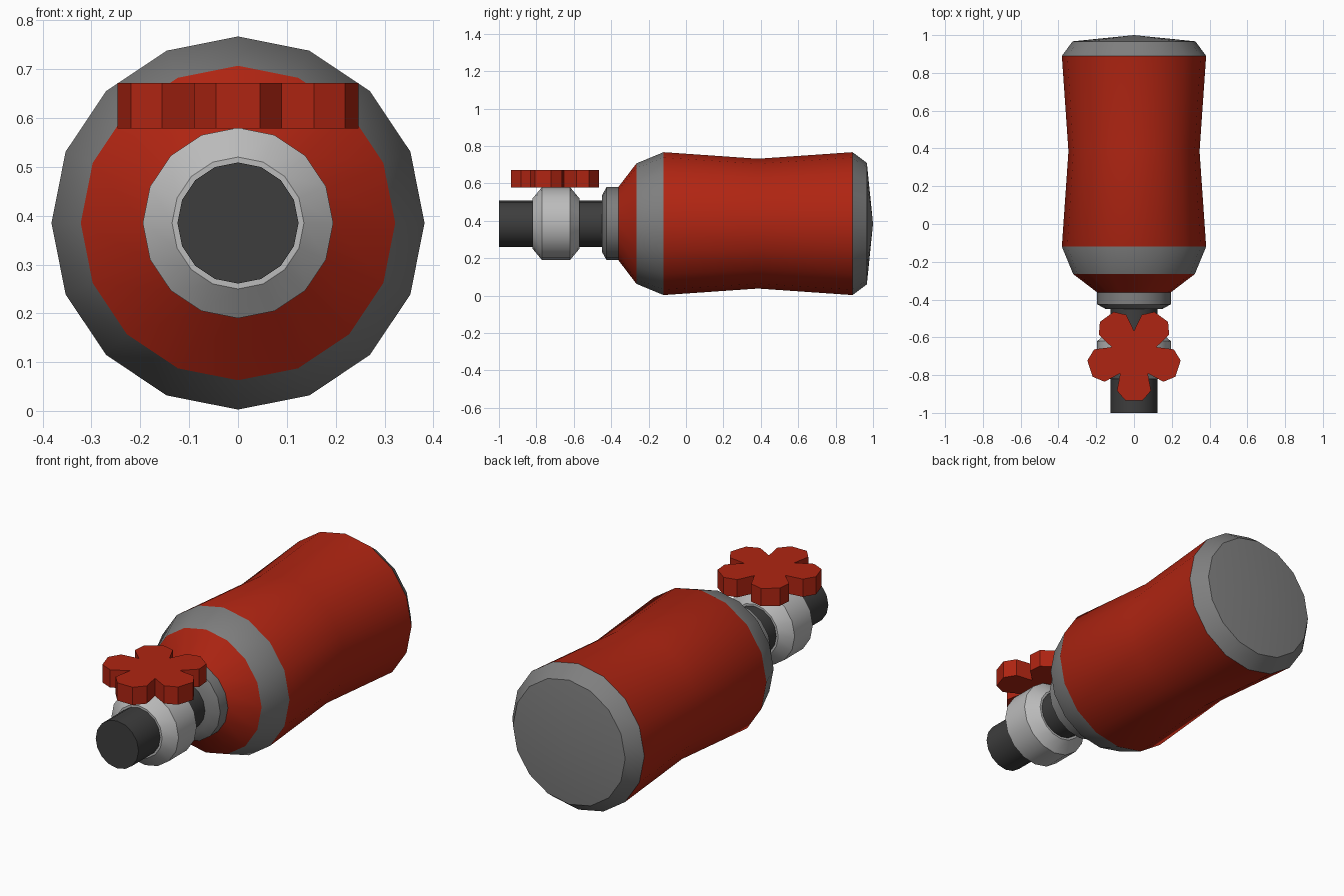
import bpy, bmesh, math

if "Cube" in bpy.data.objects:
    bpy.data.objects.remove(bpy.data.objects["Cube"])

def mat(name, c):
    m = bpy.data.materials.new(name)
    m.diffuse_color = (*c, 1)
    m.use_nodes = True
    m.node_tree.nodes["Principled BSDF"].inputs["Base Color"].default_value = m.diffuse_color
    return m

RED = mat("red", (0.43, 0.018, 0.006))
GREY = mat("mid grey", (0.21, 0.21, 0.21))
LIGHT = mat("light grey", (0.5, 0.5, 0.5))
DARK = mat("dark grey", (0.047, 0.047, 0.047))
CZ, SIDES = 0.385, 16

def finish(name, bm, mats, smooth):
    bmesh.ops.recalc_face_normals(bm, faces=bm.faces)
    me = bpy.data.meshes.new(name)
    bm.to_mesh(me)
    bm.free()
    for m in mats:
        me.materials.append(m)
    ob = bpy.data.objects.new(name, me)
    bpy.context.collection.objects.link(ob)
    if smooth:
        bpy.ops.object.select_all(action='DESELECT')
        ob.select_set(True)
        bpy.context.view_layer.objects.active = ob
        bpy.ops.object.shade_smooth_by_angle(angle=math.radians(30))
    return ob

def lathe(name, profile, mats, bands=None):
    """Turn (y, radius) points around the long axis; bands = material per ring."""
    bm = bmesh.new()
    rings = []
    for y, r in profile:
        if r == 0:
            rings.append([bm.verts.new((0, y, CZ))] * SIDES)
            continue
        rings.append([bm.verts.new((r * math.sin(2 * math.pi * i / SIDES), y,
                                    CZ + r * math.cos(2 * math.pi * i / SIDES)))
                      for i in range(SIDES)])
    for k in range(len(rings) - 1):
        for i in range(SIDES):
            j = (i + 1) % SIDES
            vs = list(dict.fromkeys((rings[k][i], rings[k][j], rings[k + 1][j], rings[k + 1][i])))
            bm.faces.new(vs).material_index = bands[k] if bands else 0
    for k, ring in ((0, rings[0]), (-1, rings[-1])):
        if ring[0] is not ring[1]:
            bm.faces.new(ring).material_index = bands[k] if bands else 0
    return finish(name, bm, mats, True)

# Bottle: collar, shoulder, grey band, waisted body, base
lathe("bottle",
      [(-0.45, 0.15), (-0.425, 0.195), (-0.362, 0.195), (-0.265, 0.322), (-0.12, 0.382),
       (0.385, 0.347), (0.89, 0.382), (0.967, 0.325), (1.0, 0)],
      [RED, GREY], [1, 1, 0, 1, 0, 0, 1, 1])

# Outlet pipe
lathe("outlet_pipe", [(-1.0, 0.124), (-0.43, 0.124)], [DARK])

# Valve body
lathe("valve_body", [(-0.82, 0.135), (-0.77, 0.195), (-0.62, 0.195), (-0.57, 0.135)], [LIGHT])

# Five-lobed valve handle
bm = bmesh.new()
pts = []
for k in range(5):
    a = math.radians(-90 + 72 * k)
    n = math.radians(36)
    lobe = [(0.193, -0.09), (0.245, -0.045), (0.245, 0.045), (0.193, 0.09),
            (0.124 * math.cos(n), 0.124 * math.sin(n))]
    for u, v in lobe:
        pts.append((u * math.cos(a) - v * math.sin(a), -0.69 + u * math.sin(a) + v * math.cos(a)))
f = bm.faces.new([bm.verts.new((x, y, 0.579)) for x, y in pts])
up = bmesh.ops.extrude_face_region(bm, geom=[f], use_keep_orig=True)
bmesh.ops.translate(bm, vec=(0, 0, 0.093),
                    verts=[g for g in up["geom"] if isinstance(g, bmesh.types.BMVert)])
finish("valve_handle", bm, [RED], False)
